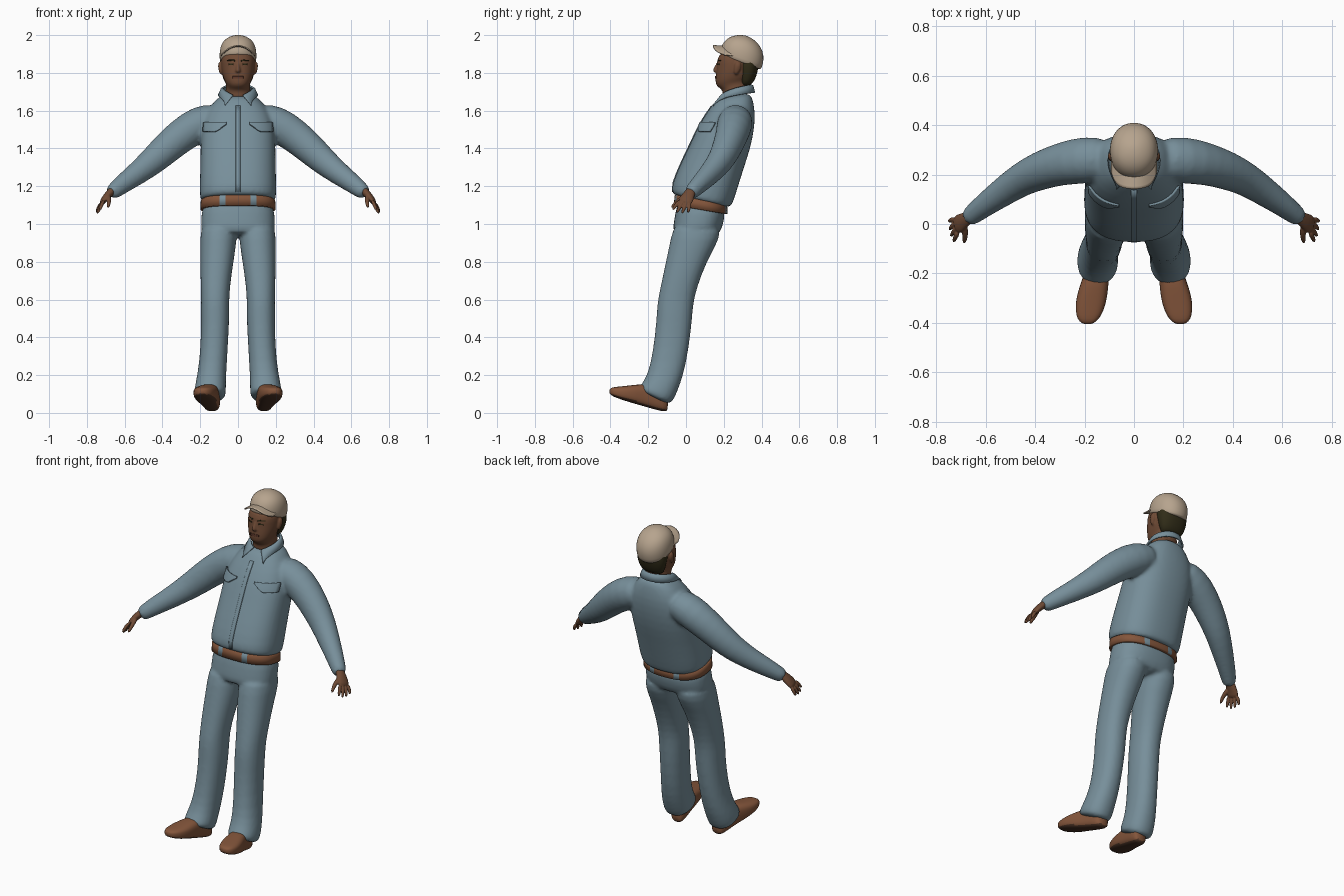
import bpy, bmesh, math
from mathutils import Vector

def material(name, rgb):
    m = bpy.data.materials.new(name)
    m.diffuse_color = (*rgb, 1)
    return m

BLUE = material("work_blue", (.185, .275, .325))
SKIN = material("skin_brown", (.16, .07, .036))
LIPS = material("lip_brown", (.11, .04, .024))
TAN = material("leather_brown", (.23, .092, .044))
SOLE = material("sole_dark_brown", (.075, .035, .02))
BEIGE = material("cap_beige", (.47, .37, .27))
HAIR = material("hair_black", (.03, .025, .009))

def power(v, p):
    return math.copysign(abs(v) ** p, v)

def ring(cx, hw, fy, fz, by, bz, n=24, p=.9):
    """Closed section from a half width, a front point and a back point."""
    f, b = Vector((cx, fy, fz)), Vector((cx, by, bz))
    pts = []
    for i in range(n):
        t = math.tau * i / n
        pts.append((f + b) / 2 + Vector((hw * power(math.cos(t), p), 0, 0))
                   + (b - f) / 2 * power(math.sin(t), p))
    return pts

def skin(bm, rings):
    rows = [[bm.verts.new(p) for p in r] for r in rings]
    n, faces = len(rows[0]), []
    for a, b in zip(rows, rows[1:]):
        for i in range(n):
            faces.append(bm.faces.new((a[i], a[(i + 1) % n], b[(i + 1) % n], b[i])))
    faces += [bm.faces.new(rows[0]), bm.faces.new(rows[-1])]
    bmesh.ops.recalc_face_normals(bm, faces=faces)

def tube(bm, pts, side, sx=1, n=16):
    """Elliptical tube; each point is x, y, z, half width along side, half thickness."""
    c = [Vector((sx * p[0], p[1], p[2])) for p in pts]
    s0 = Vector((sx * side[0], side[1], side[2]))
    rings = []
    for i, p in enumerate(pts):
        t = (c[min(i + 1, len(c) - 1)] - c[max(i - 1, 0)]).normalized()
        s = (s0 - t * s0.dot(t)).normalized()
        u = t.cross(s)
        rings.append([c[i] + s * p[3] * math.cos(math.tau * k / n)
                      + u * p[4] * math.sin(math.tau * k / n) for k in range(n)])
    skin(bm, rings)

def finish(name, bm, mats, subsurf=0, voxel=0, relax=0, mirror=False, thick=0):
    me = bpy.data.meshes.new(name)
    bm.to_mesh(me)
    bm.free()
    for m in mats:
        me.materials.append(m)
    for poly in me.polygons:
        poly.use_smooth = True
    ob = bpy.data.objects.new(name, me)
    bpy.context.collection.objects.link(ob)
    if thick:
        s = ob.modifiers.new("thickness", 'SOLIDIFY')
        s.thickness, s.offset = thick, 0
    if subsurf:
        s = ob.modifiers.new("round", 'SUBSURF')
        s.levels = s.render_levels = subsurf
    if voxel:
        r = ob.modifiers.new("blend", 'REMESH')
        r.mode, r.voxel_size, r.use_smooth_shade = 'VOXEL', voxel, True
        s = ob.modifiers.new("relax", 'SMOOTH')
        s.factor, s.iterations = .5, relax
    if mirror:
        ob.modifiers.new("mirror", 'MIRROR')
    return ob

# Shirt: leaning torso with both sleeves blended in
bm = bmesh.new()
skin(bm, [ring(0, *r, p=.82) for r in (
    (.186, -.055, 1.15, .22, 1.09), (.2, -.075, 1.16, .24, 1.085),
    (.206, -.08, 1.2, .262, 1.15), (.2, -.03, 1.32, .308, 1.3),
    (.2, .02, 1.42, .342, 1.4), (.197, .06, 1.51, .362, 1.5),
    (.175, .105, 1.585, .368, 1.585), (.125, .15, 1.645, .355, 1.66),
    (.08, .18, 1.68, .34, 1.7))])
for sx in (1, -1):
    tube(bm, [(.08, .265, 1.575, .085, .075), (.2, .26, 1.535, .1, .1),
              (.3, .243, 1.47, .087, .092), (.38, .215, 1.4, .08, .085),
              (.45, .185, 1.335, .07, .076), (.53, .13, 1.27, .06, .063),
              (.6, .08, 1.22, .05, .054), (.65, .04, 1.18, .042, .045),
              (.68, .018, 1.16, .038, .04)], (.2, 1, 0), sx)
shirt = finish("shirt", bm, [BLUE], 1, .011, 5)

# Trousers: hips and two flared legs
bm = bmesh.new()
skin(bm, [ring(0, *r, p=.82) for r in (
    (.186, -.04, 1.16, .2, 1.11), (.195, -.056, 1.06, .208, 1.04),
    (.199, -.072, .98, .192, .98), (.19, -.065, .94, .165, .92))])
for sx in (1, -1):
    skin(bm, [ring(sx * r[0], *r[1:]) for r in (
        (.1, .095, -.06, 1.02, .19, 1), (.103, .098, -.08, .93, .178, .92),
        (.11, .09, -.105, .81, .125, .83), (.118, .081, -.128, .7, .078, .72),
        (.121, .074, -.15, .6, .046, .62), (.121, .076, -.155, .53, .035, .54),
        (.122, .073, -.163, .42, .028, .44), (.132, .073, -.186, .26, .002, .26),
        (.144, .08, -.215, .18, -.03, .15), (.148, .085, -.25, .135, -.06, .08),
        (.148, .08, -.25, .12, -.085, .03))])
finish("trousers", bm, [BLUE], 1, .01, 4)

# Belt, with gaps at the belt loops
bm = bmesh.new()
skin(bm, [ring(0, *r, n=72, p=.82) for r in (
    (.19, -.054, 1.155, .213, 1.1), (.197, -.06, 1.15, .218, 1.095),
    (.199, -.065, 1.1, .221, 1.055), (.19, -.056, 1.098, .213, 1.052))])
for f in bm.faces:
    f.material_index = int(.066 < abs(f.calc_center_median().x) < .1)
finish("belt", bm, [TAN, BLUE])

# Shirt collar: folded band with two front points
bm = bmesh.new()
rows, N = [], 28
for i in range(-N, N + 1):
    a = abs(i) / N
    t = math.radians(160) * i / N
    s, c, e = math.sin(t), math.cos(t), math.copysign(1, i)
    rows.append([bm.verts.new(v) for v in (
        (.078 * s, .265 + .08 * c, 1.735 - .055 * a * a),
        (.088 * s, .265 + .088 * c, 1.73 - .055 * a * a),
        (.102 * s + e * .035 * a ** 8, .262 + .1 * c - .025 * a ** 4,
         1.695 - .045 * a * a - .025 * a ** 8))])
for a, b in zip(rows, rows[1:]):
    for k in (0, 1):
        bm.faces.new((a[k], b[k], b[k + 1], a[k + 1]))
finish("collar", bm, [BLUE], thick=.009)

# Hands: palm, four fingers and a thumb
bm = bmesh.new()
side = Vector((-.25, -.9, .25)).normalized()
down = Vector((.35, -.42, -.84)).normalized()
tube(bm, [(.655, .035, 1.19, .024, .022), (.682, .018, 1.16, .03, .021),
          (.705, .004, 1.135, .039, .018), (.724, -.01, 1.105, .038, .014)], side)
for k, length in ((-1.5, .058), (-.5, .073), (.5, .077), (1.5, .067)):
    base = Vector((.718, -.006, 1.117)) + side * k * .019
    mid = base + down * length * .5 + side * k * .006 + Vector((.004, 0, 0))
    tip = base + down * length + side * k * .009
    tube(bm, [(*base, .011, .011), (*mid, .0105, .0105), (*tip, .007, .007)], side, n=10)
tube(bm, [(.69, 0, 1.15, .015, .014), (.683, -.03, 1.132, .014, .013),
          (.684, -.058, 1.108, .011, .011), (.688, -.078, 1.085, .007, .007)], (1, 0, 0), n=10)
finish("hands", bm, [SKIN], 1, .004, 2, mirror=True)

# Shoes, toes raised, with dark soles underneath
bm = bmesh.new()
skin(bm, [ring(cx, hw, y, zb, y, zt, p=.7) for y, cx, hw, zb, zt in (
    (-.095, .135, .03, .01, .08), (-.115, .137, .046, .004, .12),
    (-.2, .15, .05, .028, .155), (-.26, .164, .06, .045, .15),
    (-.32, .175, .063, .063, .143), (-.37, .183, .052, .08, .138),
    (-.395, .187, .035, .092, .134), (-.406, .188, .015, .103, .124))])
for f in bm.faces:
    f.material_index = int(f.normal.z < -.55)
finish("shoes", bm, [TAN, SOLE], 1, mirror=True)

# Head with neck, nose and ears
bm = bmesh.new()
skin(bm, [ring(0, *r) for r in (
    (.07, .185, 1.65, .335, 1.68), (.066, .2, 1.7, .33, 1.725),
    (.062, .18, 1.718, .33, 1.75), (.066, .16, 1.732, .34, 1.77),
    (.077, .154, 1.755, .355, 1.785), (.087, .158, 1.8, .368, 1.81),
    (.091, .163, 1.835, .378, 1.84), (.091, .163, 1.87, .378, 1.87),
    (.08, .185, 1.92, .365, 1.92))])
skin(bm, [ring(0, *r, n=12) for r in (
    (.007, .16, 1.858, .19, 1.858), (.01, .15, 1.832, .19, 1.832),
    (.017, .138, 1.812, .19, 1.812), (.013, .147, 1.8, .19, 1.8))])
for sx in (1, -1):
    tube(bm, [(.088, .262, 1.79, .008, .006), (.094, .268, 1.81, .016, .009),
              (.098, .276, 1.84, .021, .01), (.094, .276, 1.862, .012, .006)],
         (0, 1, 0), sx, n=10)
head = finish("head", bm, [SKIN], 1, .0055, 2)

# Hair at the nape and the sides
bm = bmesh.new()
skin(bm, [ring(0, *r) for r in (
    (.06, .29, 1.72, .345, 1.735), (.078, .28, 1.765, .367, 1.765),
    (.091, .275, 1.81, .381, 1.81), (.094, .255, 1.86, .388, 1.86),
    (.08, .25, 1.9, .38, 1.9))])
finish("hair", bm, [HAIR], 1)

# Cap crown and curved visor
bm = bmesh.new()
skin(bm, [ring(0, *r, n=32, p=.95) for r in (
    (.09, .19, 1.892, .392, 1.815), (.096, .183, 1.896, .4, 1.82),
    (.099, .181, 1.92, .413, 1.868), (.095, .192, 1.955, .408, 1.915),
    (.078, .218, 1.983, .383, 1.958), (.046, .25, 1.997, .345, 1.986),
    (.015, .28, 2.001, .312, 2))])
finish("cap_crown", bm, [BEIGE], 1)
bm = bmesh.new()
bmesh.ops.create_grid(bm, x_segments=20, y_segments=6, size=1)
for v in bm.verts:
    u, w = v.co.x, (v.co.y + 1) / 2
    root, tip = .205 + .06 * u * u, .142 + .02 * u * u + .045 * u ** 6
    v.co = (.09 * u, root + (tip - root) * w, 1.94 - .05 * u * u + .004 * w)
finish("cap_visor", bm, [BEIGE], thick=.007)

def plates(name, mat, target, shapes, thick=.005, gap=.003):
    """Thin plates laid on the front of a part; shape: x0, x1, bottom0, bottom1, top, mirrored."""
    bm = bmesh.new()
    for x0, x1, b0, b1, top, both in shapes:
        for sx in ((1, -1) if both else (1,)):
            g = bmesh.ops.create_grid(bm, x_segments=10, y_segments=10, size=1)["verts"]
            for v in g:
                u, w = (v.co.x + 1) / 2, (v.co.y + 1) / 2
                low = b0 + (b1 - b0) * min(1, u / .45)
                v.co = (sx * (x0 + (x1 - x0) * u), -.4, low + (top - low) * w)
    ob = finish(name, bm, [mat])
    s = ob.modifiers.new("lay_on", 'SHRINKWRAP')
    s.target, s.wrap_method, s.wrap_mode = target, 'PROJECT', 'ABOVE_SURFACE'
    s.use_project_y, s.offset = True, gap
    t = ob.modifiers.new("thickness", 'SOLIDIFY')
    t.thickness, t.offset = thick, 0

# Pocket flaps, front placket and facial features
plates("pocket_flaps", BLUE, shirt, [(.06, .178, 1.525, 1.487, 1.535, True)], .009, .006)
plates("placket", BLUE, shirt, [(-.012, .012, 1.17, 1.17, 1.625, False)], .005, .002)
plates("eyebrows", HAIR, head, [(.017, .056, 1.861, 1.864, 1.869, True)], .003, .001)
plates("eyes", HAIR, head, [(.024, .048, 1.842, 1.842, 1.849, True)], .003, .001)
plates("lips", LIPS, head, [(-.027, .027, 1.77, 1.77, 1.782, False)], .006, .001)
